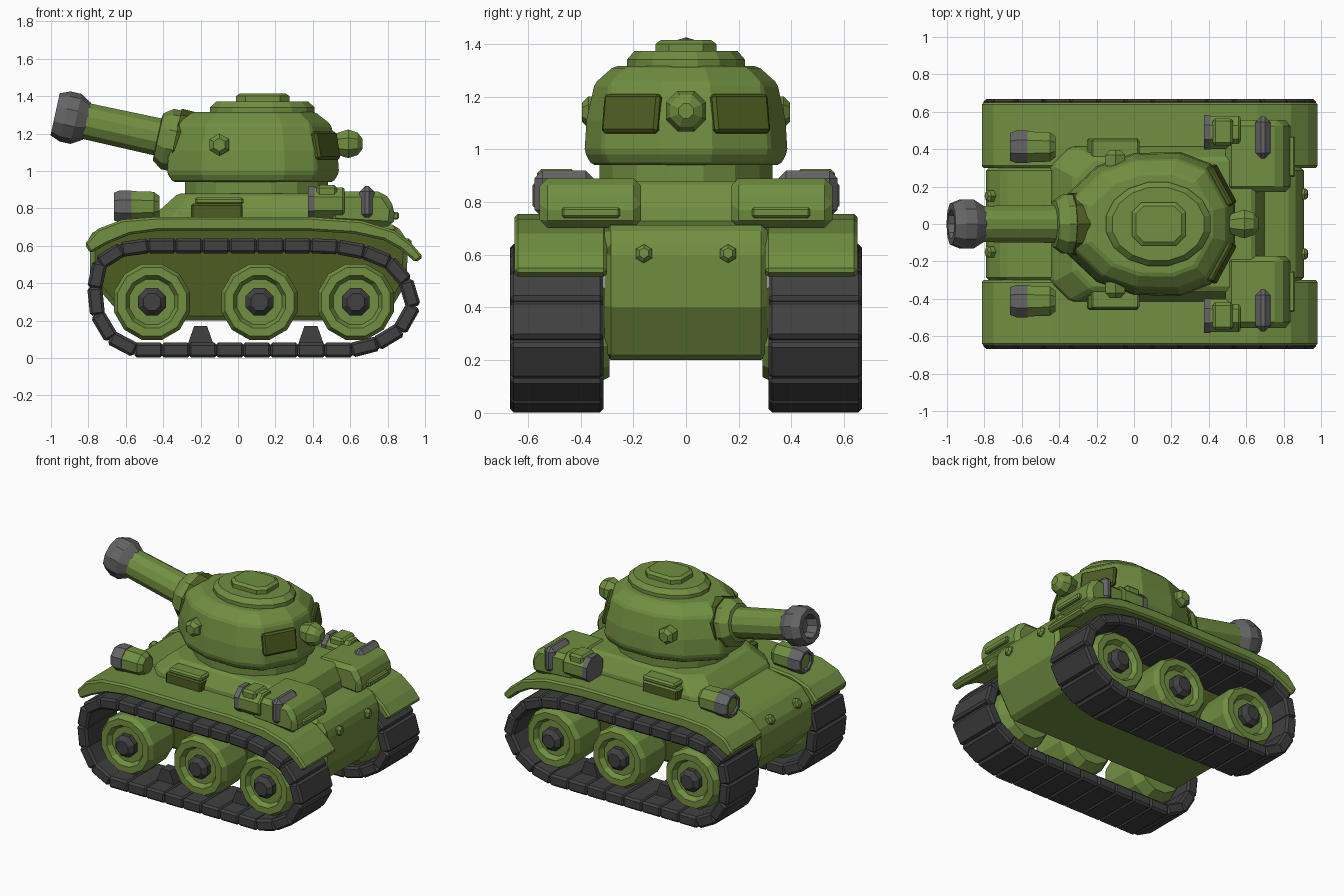
import bpy, bmesh, math
from mathutils import Vector, Matrix

if "Cube" in bpy.data.objects:
    bpy.data.objects.remove(bpy.data.objects["Cube"])


def material(name, rgb):
    m = bpy.data.materials.new(name)
    m.diffuse_color = (*rgb, 1)
    m.use_nodes = True
    m.node_tree.nodes["Principled BSDF"].inputs["Base Color"].default_value = m.diffuse_color
    return m


GREEN = material("green", (0.165, 0.275, 0.053))
OLIVE = material("dark olive", (0.078, 0.108, 0.015))
TRACK = material("dark grey", (0.052, 0.052, 0.054))
GREY = material("mid grey", (0.13, 0.13, 0.13))


def finish(name, bm, mat, bevel=0.0):
    bmesh.ops.recalc_face_normals(bm, faces=bm.faces)
    me = bpy.data.meshes.new(name)
    bm.to_mesh(me)
    bm.free()
    me.materials.append(mat)
    ob = bpy.data.objects.new(name, me)
    bpy.context.collection.objects.link(ob)
    if bevel:
        b = ob.modifiers.new("bevel", "BEVEL")
        b.width, b.segments, b.limit_method = bevel, 1, "ANGLE"
    return ob


def loft(name, rings, mat, bevel=0.0):
    """Skin a stack of closed rings and cap both ends."""
    bm = bmesh.new()
    vs = [[bm.verts.new(p) for p in r] for r in rings]
    n = len(rings[0])
    for a, b in zip(vs, vs[1:]):
        for i in range(n):
            bm.faces.new((a[i], a[(i + 1) % n], b[(i + 1) % n], b[i]))
    bm.faces.new(vs[0])
    bm.faces.new(vs[-1])
    return finish(name, bm, mat, bevel)


def prism(name, profile, y0, y1, mat, bevel=0.0):
    return loft(name, [[(x, y, z) for x, z in profile] for y in (y0, y1)], mat, bevel)


def box(name, xs, ys, zs, mat, bevel=0.0):
    return prism(name, [(xs[0], zs[0]), (xs[1], zs[0]), (xs[1], zs[1]), (xs[0], zs[1])], *ys, mat, bevel)


def lathe(name, origin, axis, profile, mat, n=8, turn=0.5):
    """Turn (radius, height) pairs around an axis."""
    rot = Vector(axis).to_track_quat("Z", "Y")
    rings = []
    for r, h in profile:
        angs = [2 * math.pi * (i + turn) / n for i in range(n)]
        rings.append([Vector(origin) + rot @ Vector((r * math.cos(a), r * math.sin(a), h)) for a in angs])
    return loft(name, rings, mat)


def paint(ob, mat, rule):
    ob.data.materials.append(mat)
    for f in ob.data.polygons:
        if rule(f):
            f.material_index = 1


# Hull tub with dark sides
hull = prism("hull", [(-0.60, 0.20), (0.78, 0.20), (0.90, 0.40), (0.91, 0.62), (0.85, 0.71), (0.5, 0.75),
                      (-0.42, 0.76), (-0.70, 0.71), (-0.79, 0.60), (-0.79, 0.42)], -0.31, 0.31, GREEN, 0.025)
paint(hull, OLIVE, lambda f: abs(f.normal.y) > 0.9)


# Raised deck under the turret
def rect(x0, x1, y, z, c):
    return [(x0 + c, -y, z), (x1 - c, -y, z), (x1, c - y, z), (x1, y - c, z),
            (x1 - c, y, z), (x0 + c, y, z), (x0, y - c, z), (x0, c - y, z)]


loft("deck", [rect(-0.47, 0.70, 0.42, 0.70, 0.1), rect(-0.43, 0.69, 0.41, 0.78, 0.1),
              rect(-0.32, 0.64, 0.35, 0.88, 0.1)], GREEN, 0.015)

# Turret neck and turret
lathe("turret_neck", (0.1, 0, 0.86), (0, 0, 1), [(0.39, 0), (0.39, 0.1)], GREEN, 16).scale.y = 0.86
HALF = [(-0.38, 0.14), (-0.2, 0.31), (0.0, 0.38), (0.25, 0.385), (0.42, 0.32), (0.54, 0.10)]
outline = HALF + [(x, -y) for x, y in reversed(HALF)]
loft("turret", [[(0.1 + (x - 0.1) * s, y * s, z) for x, y in outline] for z, s in
                ((0.94, 0.93), (0.99, 1.0), (1.11, 0.98), (1.25, 0.9), (1.315, 0.71))], GREEN, 0.012)
lathe("turret_roof", (0.13, 0, 1.3), (0, 0, 1), [(0.285, 0), (0.285, 0.04), (0.25, 0.072)], GREEN, 16).scale.y = 0.8
loft("hatch", [rect(-0.01, 0.275, 0.115, 1.36, 0.05), rect(-0.01, 0.275, 0.115, 1.4, 0.05),
               rect(0.01, 0.255, 0.095, 1.415, 0.04)], GREEN)
lathe("rear_knob", (0.5, 0, 1.145), (1, 0, 0), [(0.05, 0), (0.07, 0.05), (0.083, 0.09), (0.065, 0.14), (0.03, 0.165)], GREEN)
for s in (-1, 1):
    # Turret rear panels and side bolts
    panel = box("turret_panel", (-0.02, 0.02), (-0.12, 0.12), (-0.075, 0.075), OLIVE, 0.012)
    panel.matrix_world = (Matrix.Translation((0.468, s * 0.205, 1.135))
                          @ Matrix.Rotation(s * math.radians(28.6), 4, "Z") @ Matrix.Rotation(math.radians(-10), 4, "Y"))
    lathe("turret_bolt", (-0.1, s * 0.31, 1.14), (0, s, 0), [(0.06, 0), (0.06, 0.06), (0.035, 0.085)], GREEN, 6)

# Cannon: mantlet, barrel and muzzle, all along one tilted axis
AXIS = Vector((-1, 0, 0.22)).normalized()
BASE = Vector((-0.26, 0, 1.145))
lathe("mantlet_back", BASE, AXIS, [(0.17, -0.08), (0.175, 0.08)], OLIVE, 10)
lathe("mantlet", BASE, AXIS, [(0.15, 0.02), (0.165, 0.07), (0.165, 0.12), (0.13, 0.17), (0.1, 0.175)], GREEN, 10)
lathe("barrel", BASE, AXIS, [(0.105, 0.1), (0.1, 0.6)], GREEN, 12)
lathe("muzzle", BASE, AXIS, [(0.1, 0.56), (0.137, 0.62), (0.137, 0.68), (0.115, 0.735), (0.08, 0.735), (0.07, 0.66)], GREY, 10)

# Track centre line, resampled evenly into links
PATH = [Vector(p) for p in ((-0.55, 0.042), (0.68, 0.042), (0.86, 0.14), (0.945, 0.29), (0.87, 0.48), (0.72, 0.56),
                            (0.5, 0.60), (-0.55, 0.60), (-0.70, 0.56), (-0.775, 0.46), (-0.75, 0.22), (-0.68, 0.11))]


def along(d):
    for a, b in zip(PATH, PATH[1:] + PATH[:1]):
        l = (b - a).length
        if d <= l:
            return a.lerp(b, d / l)
        d -= l
    return PATH[0]


total = sum((b - a).length for a, b in zip(PATH, PATH[1:] + PATH[:1]))
LINKS = 28
stops = [along(total * i / LINKS) for i in range(LINKS)]

FENDER = [(-0.82, 0.61), (-0.75, 0.69), (-0.62, 0.74), (-0.43, 0.755), (0.38, 0.755), (0.66, 0.735), (0.84, 0.68),
          (0.93, 0.61), (0.99, 0.54), (0.95, 0.51), (0.87, 0.58), (0.78, 0.63), (0.62, 0.665), (0.38, 0.68),
          (-0.43, 0.68), (-0.58, 0.66), (-0.70, 0.61), (-0.79, 0.56)]

for s in (-1, 1):
    side = "right" if s > 0 else "left"

    def span(a, b):
        return (s * a, s * b)

    # Tracks
    for i, a in enumerate(stops):
        b = stops[(i + 1) % LINKS]
        l = (b - a).length / 2
        link = box(side + "_track_link", (-l - 0.004, l + 0.004), (-0.178, 0.178), (-0.04, 0.04), TRACK, 0.014)
        c = (a + b) / 2
        link.location = (c.x, s * 0.49, c.y)
        link.rotation_euler.y = -math.atan2(b.y - a.y, b.x - a.x)
    for x in (-0.2, 0.39):
        prism("track_tooth", [(x - 0.07, 0.07), (x + 0.07, 0.07), (x + 0.035, 0.17), (x - 0.035, 0.17)],
              *span(0.45, 0.53), TRACK)
    # Road wheels with hubs
    for x in (-0.46, 0.115, 0.63):
        lathe(side + "_wheel", (x, 0, 0.30), (0, s, 0),
              [(0.17, 0.29), (0.205, 0.36), (0.21, 0.58), (0.19, 0.615), (0.145, 0.615), (0.125, 0.58)], GREEN, 12)
        lathe(side + "_hub", (x, 0, 0.30), (0, s, 0), [(0.08, 0.56), (0.08, 0.615), (0.05, 0.645)], TRACK, 8)
    # Fender, split in three plates
    prism(side + "_fender", FENDER, *span(0.30, 0.65), GREEN, 0.012)
    # Headlights
    o = (-0.43, s * 0.412, 0.81)
    lathe("headlight", o, (-1, 0, 0), [(0.06, -0.01), (0.085, 0.02), (0.09, 0.16)], GREEN, 8)
    lathe("headlight_rim", o, (-1, 0, 0), [(0.094, 0.14), (0.094, 0.2), (0.08, 0.232), (0.06, 0.232), (0.055, 0.21)], GREY, 8)
    lathe("headlight_glass", o, (-1, 0, 0), [(0.056, 0.2), (0.056, 0.218)], GREEN, 8)
    # Side step block
    block = box("side_block", (-0.25, 0.025), span(0.30, 0.46), (0.73, 0.825), OLIVE, 0.01)
    paint(block, GREEN, lambda f: f.normal.z > 0.9)
    box("side_block_lid", (-0.23, 0.03), span(0.30, 0.455), (0.82, 0.86), GREEN, 0.012)
    # Rear stowage box, strap and bedroll
    prism("stowage_box", [(0.49, 0.72), (0.83, 0.70), (0.84, 0.80), (0.78, 0.89), (0.49, 0.89)], *span(0.17, 0.555), GREEN, 0.03)
    box("stowage_ledge", (0.80, 0.86), span(0.25, 0.47), (0.74, 0.78), GREEN, 0.008)
    box("stowage_strap", (0.65, 0.73), span(0.35, 0.575), (0.74, 0.92), GREY, 0.03)
    lathe("bedroll", (0.47, s * 0.49, 0.825), (1, 0, 0), [(0.085, -0.09), (0.095, -0.07), (0.095, 0.09), (0.085, 0.1)], GREEN, 8)
    box("bedroll_flap", (0.42, 0.53), span(0.42, 0.565), (0.86, 0.925), GREEN, 0.015)
    lathe("bedroll_strap", (0.375, s * 0.49, 0.825), (1, 0, 0), [(0.1, 0), (0.1, 0.035)], GREY, 8)
    # Nose and tail bolts
    lathe("nose_bolt", (-0.75, s * 0.15, 0.63), (-1, 0, 0.6), [(0.035, 0), (0.035, 0.035), (0.02, 0.045)], GREEN, 6)
    lathe("tail_bolt", (0.87, s * 0.16, 0.60), (1, 0, 0.1), [(0.035, 0), (0.035, 0.045), (0.02, 0.06)], GREEN, 6)
